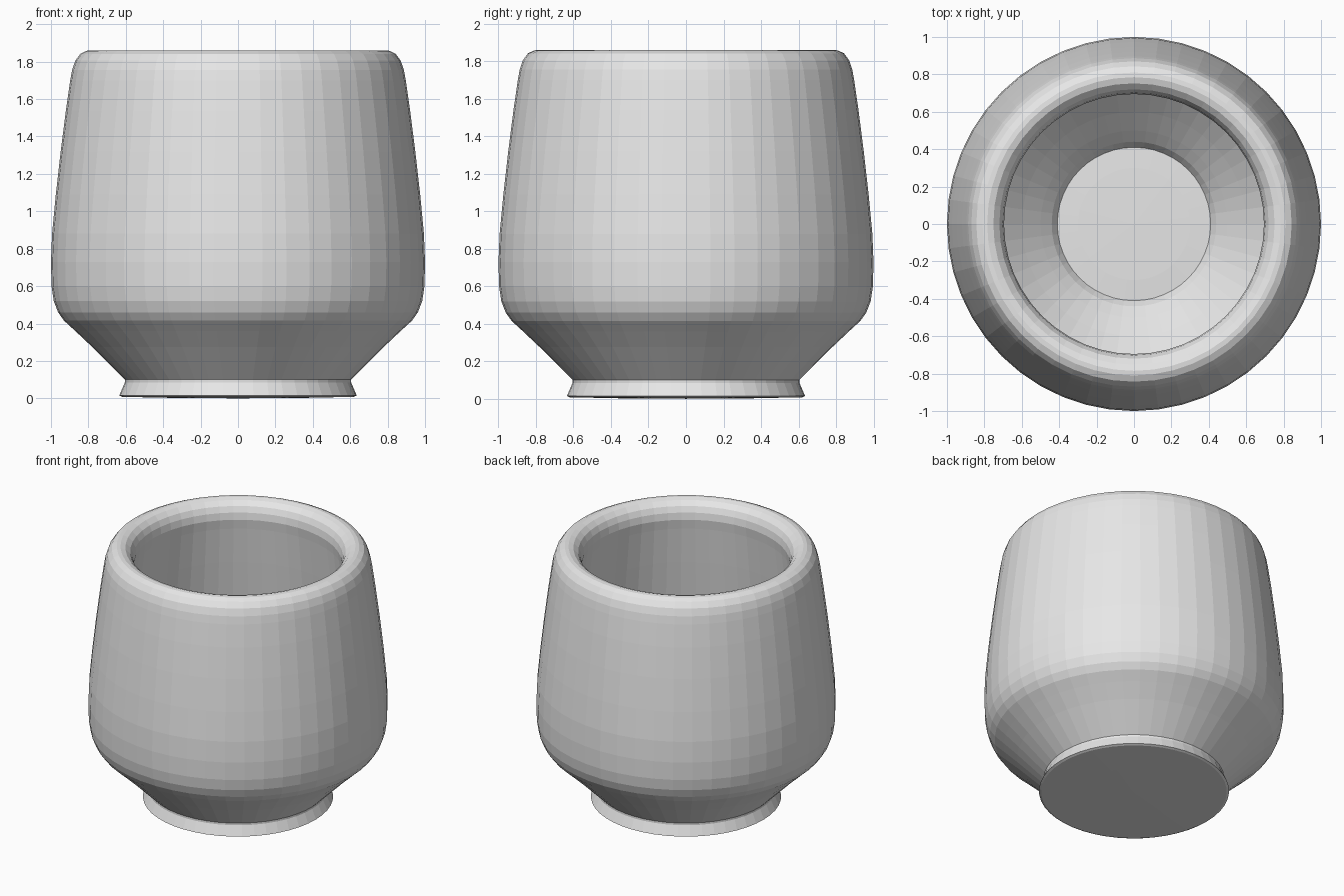
import bpy
import bmesh
from math import cos, sin, tau

default = bpy.data.objects.get("Cube")
if default:
    bpy.data.objects.remove(default, do_unlink=True)

SEGMENTS = 48

# Glaze colour
clay = bpy.data.materials.new("light grey clay")
clay.use_nodes = True
grey = (0.8, 0.8, 0.8, 1)
clay.diffuse_color = grey
clay.node_tree.nodes["Principled BSDF"].inputs["Base Color"].default_value = grey


def lathe(name, profile):
    """Spin (radius, height) points into a closed shell of flat facets."""
    bm = bmesh.new()
    rings = []
    for r, z in profile:
        if r == 0:
            rings.append([bm.verts.new((0, 0, z))] * SEGMENTS)
        else:
            angles = [tau * i / SEGMENTS for i in range(SEGMENTS)]
            rings.append([bm.verts.new((r * cos(a), r * sin(a), z)) for a in angles])
    for low, high in zip(rings, rings[1:]):
        for i in range(SEGMENTS):
            j = (i + 1) % SEGMENTS
            corners = dict.fromkeys((low[i], low[j], high[j], high[i]))
            bm.faces.new(list(corners))
    bmesh.ops.recalc_face_normals(bm, faces=bm.faces)
    mesh = bpy.data.meshes.new(name)
    bm.to_mesh(mesh)
    bm.free()
    mesh.materials.append(clay)
    obj = bpy.data.objects.new(name, mesh)
    bpy.context.collection.objects.link(obj)
    return obj


# Underside and flared foot
foot = [(0, 0), (0.33, 0.002), (0.62, 0.008), (0.635, 0.015), (0.605, 0.085), (0.605, 0.1)]
# Sloping base, rounded belly and tapering side
outside = [(0.68, 0.175), (0.78, 0.275), (0.87, 0.36), (0.93, 0.415), (0.962, 0.46),
           (0.985, 0.52), (0.997, 0.6), (1.0, 0.73), (0.994, 0.88), (0.974, 1.09),
           (0.948, 1.32), (0.92, 1.54), (0.897, 1.7)]
# Rounded lip
lip = [(0.887, 1.755), (0.87, 1.805), (0.843, 1.842), (0.81, 1.858), (0.785, 1.86),
       (0.752, 1.85), (0.72, 1.82), (0.702, 1.78), (0.695, 1.73)]
# Hollow, following the outside down to the floor
inside = [(0.705, 1.66), (0.735, 1.4), (0.772, 1.1), (0.8, 0.85), (0.805, 0.73),
          (0.8, 0.64), (0.77, 0.56), (0.7, 0.47), (0.6, 0.37), (0.5, 0.275),
          (0.44, 0.215), (0.41, 0.17), (0.3, 0.175), (0, 0.18)]

lathe("cup", foot + outside + lip + inside)
